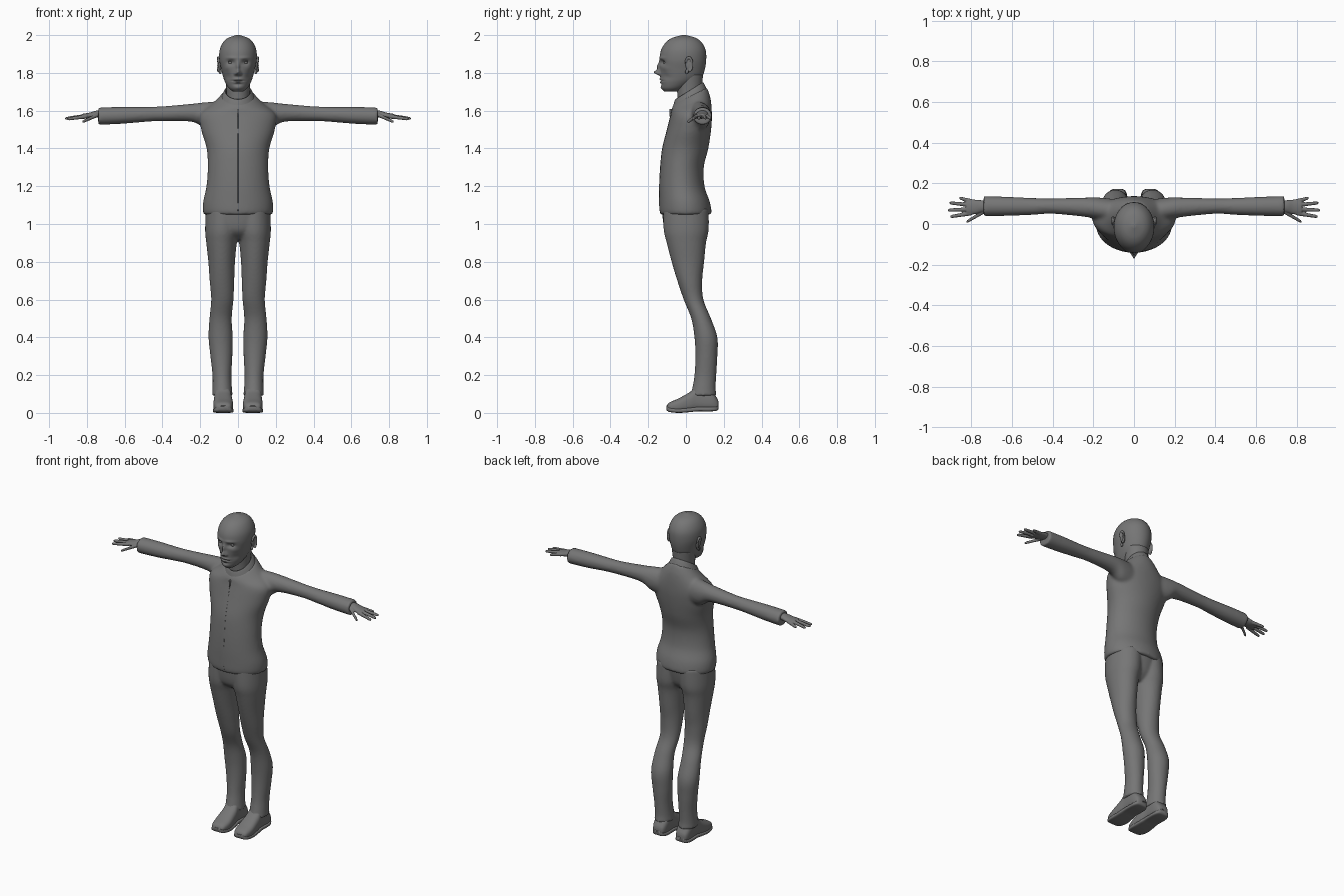
import bpy
import bmesh
from math import cos, sin, pi, exp, copysign
from mathutils import Matrix, Vector

start_cube = bpy.data.objects.get("Cube")
if start_cube:
    bpy.data.objects.remove(start_cube)

grey = bpy.data.materials.new("plain_grey")
grey.use_nodes = True
colour = (0.18, 0.18, 0.18, 1)
grey.diffuse_color = colour
grey.node_tree.nodes["Principled BSDF"].inputs["Base Color"].default_value = colour


def spline(keys, steps):
    """Resample section keys along a smooth Catmull-Rom spline."""
    result = []
    last = len(keys) - 1
    for i in range(last):
        group = [keys[max(i - 1, 0)], keys[i], keys[i + 1], keys[min(i + 2, last)]]
        for s in range(steps):
            t = s / steps
            result.append([
                b + t * (c - a + t * (2 * a - 5 * b + 4 * c - d + t * (3 * (b - c) + d - a))) / 2
                for a, b, c, d in zip(*group)])
    result.append(keys[last])
    return result


def loft(bm, keys, axis="z", side=1, segments=40, steps=6, power=1.0):
    """Skin sections (position, first low, first high, second low, second high, tilt)."""
    rings = []
    keys = [tuple(k) + (0,) * (6 - len(k)) for k in keys]
    for t, a_low, a_high, b_low, b_high, tilt in spline(keys, steps):
        ring = []
        for i in range(segments):
            angle = 2 * pi * i / segments
            ca, sa = cos(angle), sin(angle)
            ca, sa = copysign(abs(ca) ** power, ca), copysign(abs(sa) ** power, sa)
            a = (a_low + a_high) / 2 + ca * (a_high - a_low) / 2
            offset = sa * (b_high - b_low) / 2
            b = (b_low + b_high) / 2 + offset
            p = {"x": (t, a, b), "y": (a, t, b), "z": (a, b, t + tilt * offset)}[axis]
            ring.append(bm.verts.new((p[0] * side, p[1], p[2])))
        rings.append(ring)
    faces = [bm.faces.new((rings[0])), bm.faces.new(rings[-1])]
    for low, high in zip(rings, rings[1:]):
        for i in range(segments):
            j = (i + 1) % segments
            faces.append(bm.faces.new((low[i], low[j], high[j], high[i])))
    bmesh.ops.recalc_face_normals(bm, faces=faces)


def sym(z, half, front, back, tilt=0):
    return (z, -half, half, front, back, tilt)


def ball(bm, centre, size, turn=0):
    matrix = Matrix.Translation(centre) @ Matrix.Rotation(turn, 4, "X") @ Matrix.Diagonal((*size, 1))
    bmesh.ops.create_uvsphere(bm, u_segments=24, v_segments=16, radius=1, matrix=matrix)


def finish(name, bm, voxel=0, mirror=False, smoothing=5):
    """Turn the mesh into an object, optionally fused and mirrored."""
    mesh = bpy.data.meshes.new(name)
    bm.to_mesh(mesh)
    bm.free()
    mesh.materials.append(grey)
    for face in mesh.polygons:
        face.use_smooth = True
    obj = bpy.data.objects.new(name, mesh)
    bpy.context.collection.objects.link(obj)
    if voxel:
        fuse = obj.modifiers.new("fuse", "REMESH")
        fuse.mode = "VOXEL"
        fuse.voxel_size = voxel
        fuse.use_smooth_shade = True
        soften = obj.modifiers.new("soften", "SMOOTH")
        soften.factor = 0.5
        soften.iterations = smoothing
    if mirror:
        flip = obj.modifiers.new("mirror", "MIRROR")
        flip.use_mirror_merge = False
    return obj


# Jumper: torso and sleeves fused into one garment
torso = [sym(1.05, .18, -.135, .133), sym(1.07, .186, -.14, .135), sym(1.12, .184, -.141, .125),
         sym(1.2, .167, -.141, .098), sym(1.3, .16, -.136, .094), sym(1.4, .166, -.125, .118),
         sym(1.5, .195, -.1, .133), sym(1.58, .2, -.08, .137), sym(1.64, .13, -.074, .13, .25),
         sym(1.68, .085, -.062, .11, .5)]
sleeve = [(.08, .0, .12, 1.48, 1.65), (.17, .02, .13, 1.5, 1.645), (.24, .035, .13, 1.54, 1.637),
          (.4, .05, .126, 1.545, 1.623), (.5, .045, .128, 1.54, 1.62),
          (.62, .04, .134, 1.53, 1.62), (.74, .038, .137, 1.525, 1.617)]
bm = bmesh.new()
loft(bm, torso, segments=64)
for side in (1, -1):
    loft(bm, sleeve, "x", side)
finish("jumper", bm, voxel=.009)

# Collar: outer wall rolling over to an inner wall
bm = bmesh.new()
loft(bm, [sym(1.65, .098, -.071, .118, .45), sym(1.7, .072, -.06, .094, .6),
          sym(1.7, .065, -.053, .086, .6), sym(1.67, .064, -.052, .084, .5)], segments=64)
finish("collar", bm)

# Front zip following the chest, with its pull
bm = bmesh.new()
loft(bm, [sym(k[0], .0025, k[3] - .001, k[3] + .01) for k in torso[1:-2]], segments=8)
loft(bm, [sym(1.57, .003, -.088, -.07), sym(1.61, .004, -.086, -.07)], segments=8)
finish("zip", bm)

# Trousers: two legs and the hips
leg = [(.09, .028, .137, .022, .162), (.13, .032, .135, .033, .157), (.2, .035, .135, .045, .16),
       (.3, .03, .146, .05, .166), (.4, .028, .156, .045, .166), (.5, .033, .151, .028, .132),
       (.6, .024, .142, -.012, .092), (.7, .02, .15, -.046, .086), (.8, .016, .157, -.076, .096),
       (.9, .006, .168, -.102, .106), (.97, -.01, .174, -.118, .12), (1.08, -.02, .17, -.12, .12)]
bm = bmesh.new()
for side in (1, -1):
    loft(bm, leg, side=side)
loft(bm, [sym(.92, .1, -.06, .06), sym(.97, .16, -.112, .1), sym(1.08, .174, -.128, .122)])
finish("trousers", bm, voxel=.008, smoothing=3)

# Shoes with a slightly wider sole
shoe = [(-.102, .055, .1, .014, .035), (-.088, .036, .12, .005, .055), (-.04, .026, .13, 0, .076),
        (.02, .03, .128, .004, .11), (.06, .035, .125, .008, .14), (.13, .035, .125, .008, .12),
        (.163, .045, .115, .012, .08), (.172, .06, .1, .02, .06)]
bm = bmesh.new()
loft(bm, shoe, "y", power=.75)
loft(bm, [(y, a - .003, b + .003, low, low + .024) for y, a, b, low, high in shoe], "y", power=.5)
finish("shoes", bm, mirror=True)

# Hands: palm, four spread fingers and a thumb
bm = bmesh.new()
loft(bm, [(.7, .063, .113, 1.565, 1.602), (.75, .057, .117, 1.563, 1.6),
          (.785, .048, .12, 1.558, 1.59), (.825, .046, .117, 1.557, 1.583)], "x")
fingers = [((.8, .053, 1.57), (.904, .036, 1.555)), ((.8, .073, 1.573), (.916, .068, 1.558)),
           ((.8, .093, 1.573), (.908, .104, 1.56)), ((.79, .11, 1.572), (.86, .128, 1.56)),
           ((.74, .06, 1.578), (.825, .01, 1.54))]
for root, tip in fingers:
    root, tip = Vector(root), Vector(tip)
    sections = []
    for t, r in ((0, .011), (.5, .0095), (.9, .008), (1, .004)):
        p = root.lerp(tip, t)
        sections.append((p.x, p.y - r, p.y + r, p.z - r, p.z + r))
    loft(bm, sections, "x", segments=16)
finish("hands", bm, voxel=.0035, mirror=True, smoothing=3)

# Head, with the face modelled by soft bumps and hollows
bm = bmesh.new()
loft(bm, [sym(1.702, .028, -.115, -.04), sym(1.72, .05, -.128, .0), sym(1.75, .068, -.133, .05),
          sym(1.78, .079, -.135, .085), sym(1.82, .089, -.138, .1), sym(1.87, .099, -.14, .107),
          sym(1.92, .097, -.132, .104), sym(1.96, .08, -.108, .084), sym(1.985, .053, -.073, .052),
          sym(2, .01, -.02, .0)], segments=160, steps=14)
features = {  # centre x, centre z, width, height, push along y
    "eye_socket": (.038, 1.855, .02, .013, .015),
    "brow": (.034, 1.879, .028, .008, -.005),
    "nose_tip": (0, 1.802, .012, .013, -.031),
    "nose_bridge": (0, 1.832, .009, .022, -.014),
    "nostril": (.014, 1.795, .007, .008, -.009),
    "upper_lip": (0, 1.767, .024, .006, -.006),
    "lower_lip": (0, 1.75, .021, .006, -.006),
    "mouth_line": (0, 1.758, .028, .003, .006),
    "lip_hollow": (0, 1.739, .02, .006, .004),
    "chin": (0, 1.721, .022, .011, -.005),
    "cheekbone": (.06, 1.825, .018, .014, -.004),
    "cheek_hollow": (.055, 1.78, .016, .018, .005),
}
for v in bm.verts:
    if v.co.y < -.03:
        v.co.y += sum(push * exp(-((abs(v.co.x) - x) / w) ** 2 - ((v.co.z - z) / h) ** 2)
                      for x, z, w, h, push in features.values())
finish("head", bm)

bm = bmesh.new()
loft(bm, [sym(1.6, .06, -.04, .08), sym(1.68, .06, -.045, .08),
          sym(1.74, .064, -.05, .086), sym(1.79, .07, -.05, .09)])
finish("neck", bm)

# Eyes with upper lids
bm = bmesh.new()
ball(bm, (.038, -.108, 1.855), (.014, .012, .01))
ball(bm, (.038, -.108, 1.863), (.018, .013, .004))
finish("eyes", bm, mirror=True)

# Ears: a thin shell with a raised rim and a lobe
bm = bmesh.new()
ball(bm, (.096, .014, 1.842), (.009, .018, .036), turn=.2)
ball(bm, (.094, .004, 1.805), (.008, .009, .013))
for i in range(15):
    angle = pi * (i / 14 * 1.25 - .4)
    ball(bm, (.104, .015 + .018 * cos(angle), 1.845 + .036 * sin(angle)), (.007, .006, .008))
finish("ears", bm, voxel=.003, mirror=True, smoothing=3)
